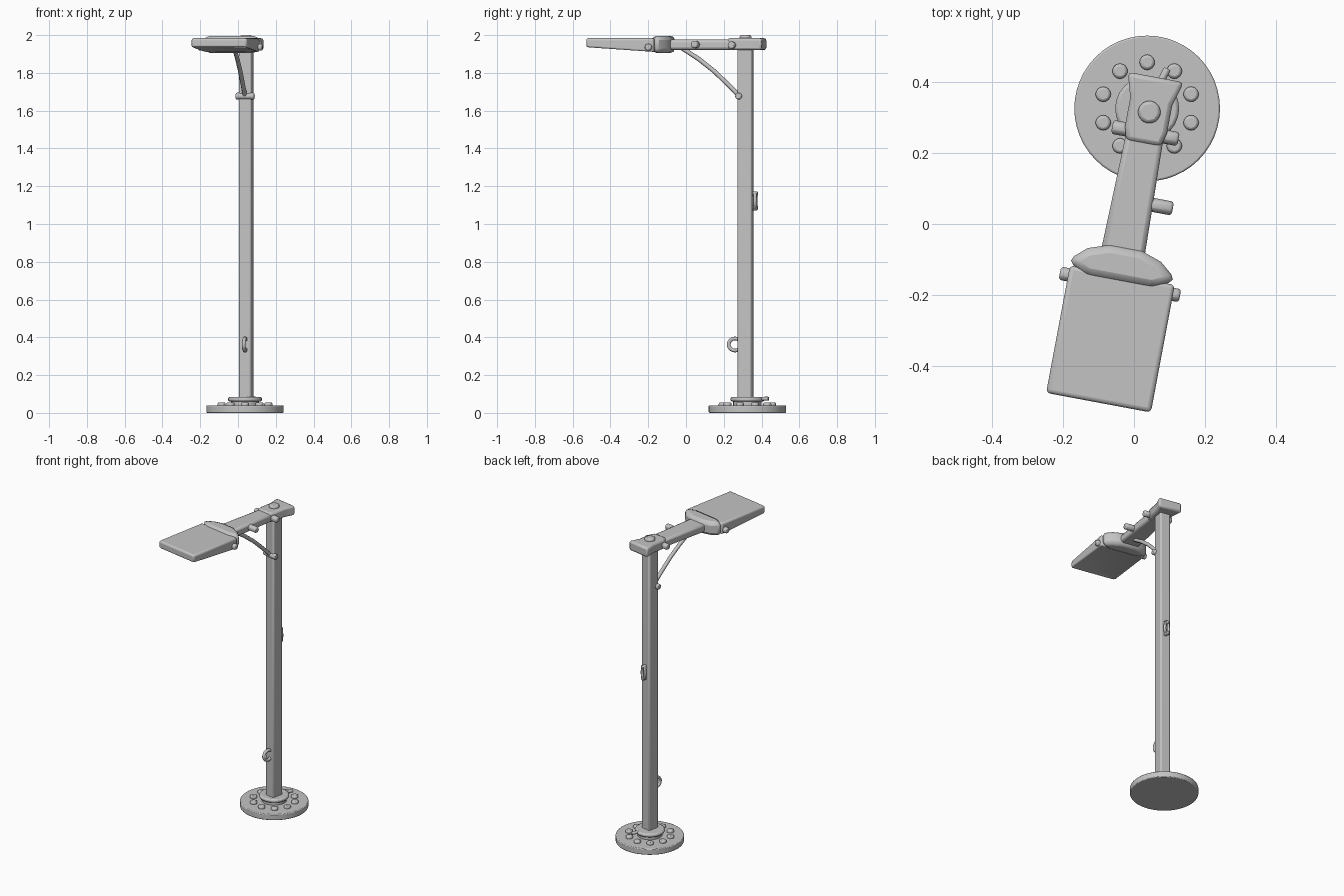
import bpy, bmesh, math
from mathutils import Matrix, Vector

cube = bpy.data.objects.get("Cube")
if cube:
    bpy.data.objects.remove(cube, do_unlink=True)

GREY = (0.55, 0.55, 0.55, 1)
metal = bpy.data.materials.new("grey_metal")
metal.use_nodes = True
metal.diffuse_color = GREY
metal.node_tree.nodes["Principled BSDF"].inputs["Base Color"].default_value = GREY

# Lamp frame: origin on the pole axis, -y runs along the arm
FRAME = Matrix.Translation((0.043, 0.315, 0)) @ Matrix.Rotation(math.radians(-10.6), 4, "Z")
BASE = Matrix.Translation((0.037, 0.325, 0))


def finish(obj, frame, bevel=0, segments=2, angle=35):
    obj.matrix_world = frame
    obj.data.materials.append(metal)
    if bevel:
        mod = obj.modifiers.new("bevel", "BEVEL")
        mod.width, mod.segments = bevel, segments
        mod.limit_method, mod.angle_limit = "ANGLE", math.radians(25)
    bpy.ops.object.select_all(action="DESELECT")
    bpy.context.view_layer.objects.active = obj
    obj.select_set(True)
    bpy.ops.object.shade_smooth_by_angle(angle=math.radians(angle))
    return obj


def from_bmesh(name, bm, frame, **style):
    bmesh.ops.recalc_face_normals(bm, faces=bm.faces)
    mesh = bpy.data.meshes.new(name)
    bm.to_mesh(mesh)
    bm.free()
    obj = bpy.data.objects.new(name, mesh)
    bpy.context.collection.objects.link(obj)
    return finish(obj, frame, **style)


def plate(name, outline, low, high, frame=FRAME, **style):
    """Extrude a plan outline between two heights."""
    bm = bmesh.new()
    face = bm.faces.new([bm.verts.new((x, y, low)) for x, y in outline])
    top = bmesh.ops.extrude_face_region(bm, geom=[face])["geom"]
    for v in top:
        if isinstance(v, bmesh.types.BMVert):
            v.co.z = high
    return from_bmesh(name, bm, frame, **style)


def rod(name, start, end, radius, frame=FRAME, sides=8, **style):
    """Cylinder between two points."""
    a, b = Vector(start), Vector(end)
    place = Matrix.Translation((a + b) / 2) @ (b - a).to_track_quat("Z", "Y").to_matrix().to_4x4()
    bm = bmesh.new()
    bmesh.ops.create_cone(bm, cap_ends=True, segments=sides, radius1=radius, radius2=radius,
                          depth=(b - a).length, matrix=place)
    return from_bmesh(name, bm, frame, **style)


def tube(name, points, radius, frame=FRAME, cyclic=False):
    curve = bpy.data.curves.new(name, "CURVE")
    curve.dimensions = "3D"
    curve.bevel_depth, curve.bevel_resolution = radius, 2
    curve.use_fill_caps = True
    spline = curve.splines.new("POLY")
    spline.points.add(len(points) - 1)
    for p, co in zip(spline.points, points):
        p.co = (*co, 1)
    spline.use_cyclic_u = cyclic
    curve.materials.append(metal)
    obj = bpy.data.objects.new(name, curve)
    bpy.context.collection.objects.link(obj)
    obj.matrix_world = frame


def mirrored(half):
    return half + [(-x, y) for x, y in reversed(half)]


# Base disc with its ring of bolts and the pole collar
rod("base_disc", (0, 0, 0), (0, 0, 0.04), 0.205, BASE, 48, bevel=0.005)
for i in range(10):
    a = math.radians(18 + 36 * i)
    x, y = 0.13 * math.cos(a), 0.13 * math.sin(a)
    rod(f"base_bolt_{i + 1}", (x, y, 0.03), (x, y, 0.056), 0.023, BASE, bevel=0.008)
rod("pole_foot", (0, 0, 0.03), (0, 0, 0.066), 0.075, BASE, 24, bevel=0.006)
rod("pole_collar", (0, 0, 0.06), (0, 0, 0.084), 0.09, BASE, 24, bevel=0.009)
rod("collar_pin", (0.03, 0.06, 0.075), (0.057, 0.112, 0.075), 0.011, BASE, bevel=0.003)

# Pole
plate("pole", mirrored([(0.034, -0.039), (0.034, 0.039)]), 0.05, 1.95, bevel=0.009)

# Arm and flared cap over the pole
plate("arm", mirrored([(0.062, -0.41), (0.052, -0.03)]), 1.922, 1.976, bevel=0.014)
plate("arm_cap", mirrored([(0.05, -0.09), (0.06, -0.05), (0.06, 0.03), (0.08, 0.1)]),
      1.92, 1.984, bevel=0.013)
rod("cap_bolt", (0, 0, 1.97), (0, 0, 2.0), 0.034, bevel=0.01)
for side, name in ((-1, "right"), (1, "left")):
    rod(f"cap_side_bolt_{name}", (side * 0.04, -0.06, 1.946), (side * 0.095, -0.06, 1.946),
        0.021, bevel=0.008)
    rod(f"head_bolt_{name}", (side * 0.13 + 0.008, -0.492, 1.936),
        (side * 0.172 + 0.008, -0.492, 1.936), 0.02, bevel=0.008)
rod("arm_side_bolt", (0.03, -0.255, 1.95), (0.115, -0.255, 1.95), 0.021, bevel=0.008)

# Crescent shroud where the arm meets the lamp head
plate("head_shroud", [(-0.15, -0.452), (-0.1, -0.408), (-0.04, -0.388), (0.05, -0.388),
                      (0.11, -0.408), (0.162, -0.452), (0.1, -0.485), (-0.09, -0.485)],
      1.906, 1.996, bevel=0.022)

# Lamp head: slab thinning to the tip, with a shallow recess underneath
bm = bmesh.new()
bmesh.ops.create_cube(bm, size=1)
for v in bm.verts:
    tip = v.co.y < 0
    z = 1.984 if v.co.z > 0 else (1.932 if tip else 1.908)
    v.co = (v.co.x * 0.3 + 0.01, -0.83 if tip else -0.465, z)
under = min(bm.faces, key=lambda f: f.calc_center_median().z)
bmesh.ops.inset_region(bm, faces=[under], thickness=0.025)
for v in under.verts:
    v.co.z += 0.006
from_bmesh("lamp_head", bm, FRAME, bevel=0.012, segments=3)

# Curved brace and its cross pin
tube("brace", [(0, -0.03, 1.675), (0, -0.09, 1.735), (0, -0.17, 1.81),
               (0, -0.25, 1.872), (0, -0.34, 1.93)], 0.012)
rod("brace_pin", (-0.05, -0.03, 1.677), (0.05, -0.03, 1.677), 0.019, bevel=0.006)

# Front tie ring and rear link handle, both ovals standing off the pole
def oval(y, z, depth, height):
    steps = [math.tau * i / 16 for i in range(16)]
    return [(0.004, y + depth * math.cos(a), z + height * math.sin(a)) for a in steps]


tube("front_ring", oval(-0.055, 0.362, 0.035, 0.032), 0.01, cyclic=True)
handle = [(x, 0.053, z) for x, z in ((-0.01, 1.085), (0.01, 1.085), (0.013, 1.12),
                                     (0.01, 1.16), (-0.01, 1.16), (-0.013, 1.12))]
tube("rear_link", handle, 0.009, cyclic=True)
for z in (1.085, 1.16):
    rod("rear_link_stud", (0, 0.03, z), (0, 0.066, z), 0.013, bevel=0.004)
